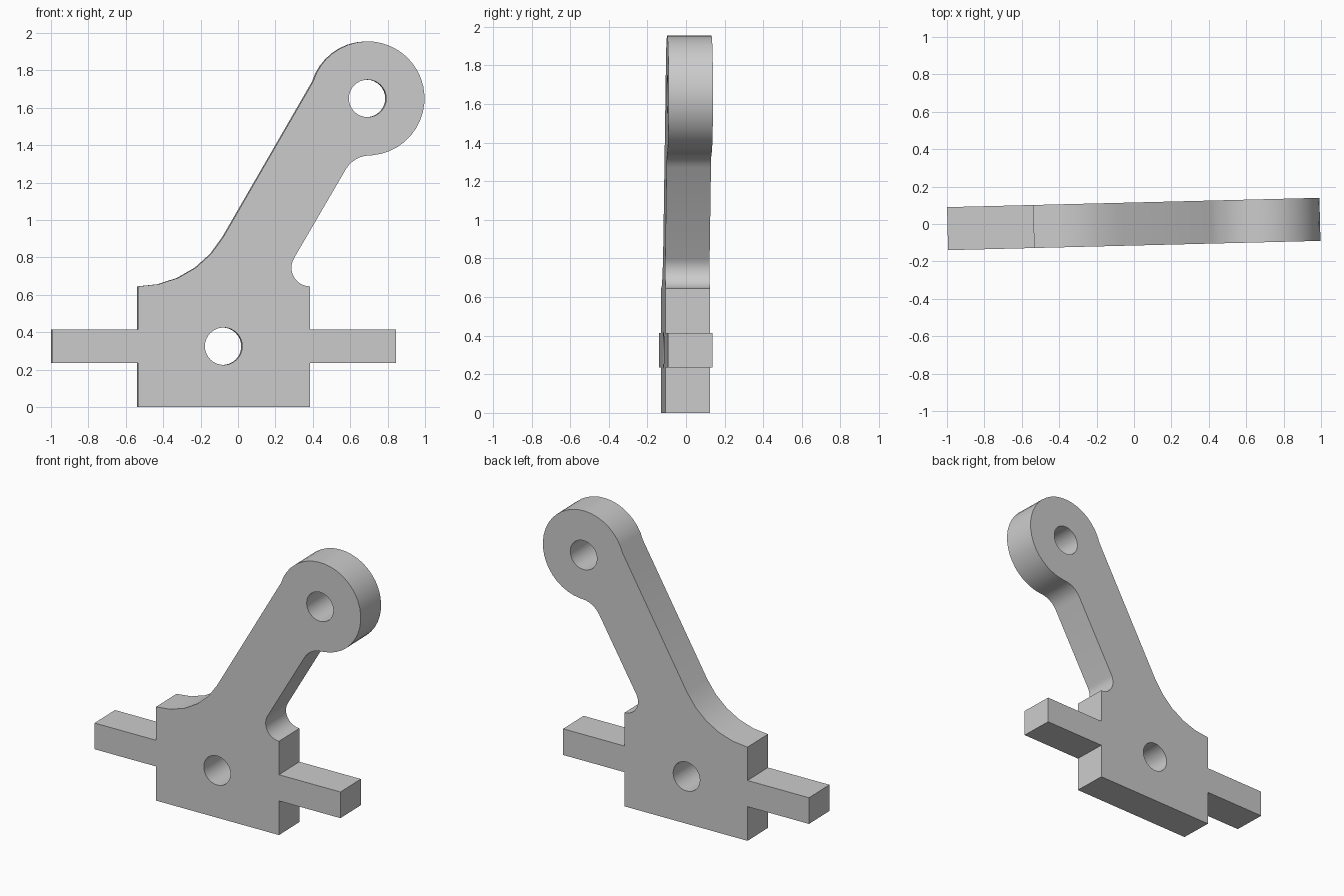
import bpy
import bmesh
from math import radians, cos, sin, pi
from mathutils import Matrix

THICKNESS = 0.23

if "Cube" in bpy.data.objects:
    bpy.data.objects.remove(bpy.data.objects["Cube"], do_unlink=True)


def arc(cx, cz, radius, start, end, steps):
    """Points along an arc, angles in degrees."""
    angles = [radians(start + (end - start) * i / steps) for i in range(steps + 1)]
    return [(cx + radius * cos(a), cz + radius * sin(a)) for a in angles]


def add_loop(curve, points):
    spline = curve.splines.new("POLY")
    spline.points.add(len(points) - 1)
    for p, (x, z) in zip(spline.points, points):
        p.co = (x, z, 0, 1)
    spline.use_cyclic_u = True


# Outline: block with side pins, slanted arm and round head
outline = [(-0.537, 0), (0.383, 0), (0.383, 0.235), (0.843, 0.235),
           (0.843, 0.415), (0.383, 0.415)]
outline += arc(0.383, 0.745, 0.1, 270, 150, 12)      # relief notch
outline += arc(0.703, 1.195, 0.15, 150, 90, 6)       # fillet under head
outline += arc(0.69, 1.65, 0.305, -85, 163, 28)      # head
outline += arc(-0.537, 1.17, 0.525, -30, -90, 5)     # large fillet on block
outline += [(-0.537, 0.415), (-0.997, 0.415), (-0.997, 0.235), (-0.537, 0.235)]

curve = bpy.data.curves.new("lever_profile", "CURVE")
curve.dimensions = "2D"
curve.fill_mode = "BOTH"
curve.extrude = THICKNESS / 2
add_loop(curve, outline)
for hx, hz in ((-0.08, 0.325), (0.69, 1.65)):        # pivot and head holes
    add_loop(curve, arc(hx, hz, 0.1, 0, 348.75, 31))

# Turn the filled profile into a welded mesh, upright and slightly turned
profile = bpy.data.objects.new("lever_profile", curve)
bpy.context.collection.objects.link(profile)
bpy.context.view_layer.update()
mesh = bpy.data.meshes.new_from_object(
    profile.evaluated_get(bpy.context.evaluated_depsgraph_get()))
bpy.data.objects.remove(profile, do_unlink=True)

bm = bmesh.new()
bm.from_mesh(mesh)
bmesh.ops.remove_doubles(bm, verts=bm.verts, dist=0.0005)
bmesh.ops.transform(bm, verts=bm.verts,
                    matrix=Matrix.Rotation(0.025, 4, "Z") @ Matrix.Rotation(pi / 2, 4, "X"))
bmesh.ops.recalc_face_normals(bm, faces=bm.faces)
bm.to_mesh(mesh)
bm.free()

lever = bpy.data.objects.new("lever_arm", mesh)
mesh.name = "lever_arm"
bpy.context.collection.objects.link(lever)

# Plain grey finish
grey = bpy.data.materials.new("plain_grey")
grey.use_nodes = True
color = (0.6, 0.6, 0.6, 1)
grey.diffuse_color = color
grey.node_tree.nodes["Principled BSDF"].inputs["Base Color"].default_value = color
mesh.materials.clear()
mesh.materials.append(grey)

bpy.ops.object.select_all(action="DESELECT")
lever.select_set(True)
bpy.context.view_layer.objects.active = lever
bpy.ops.object.shade_smooth_by_angle(angle=radians(30))
